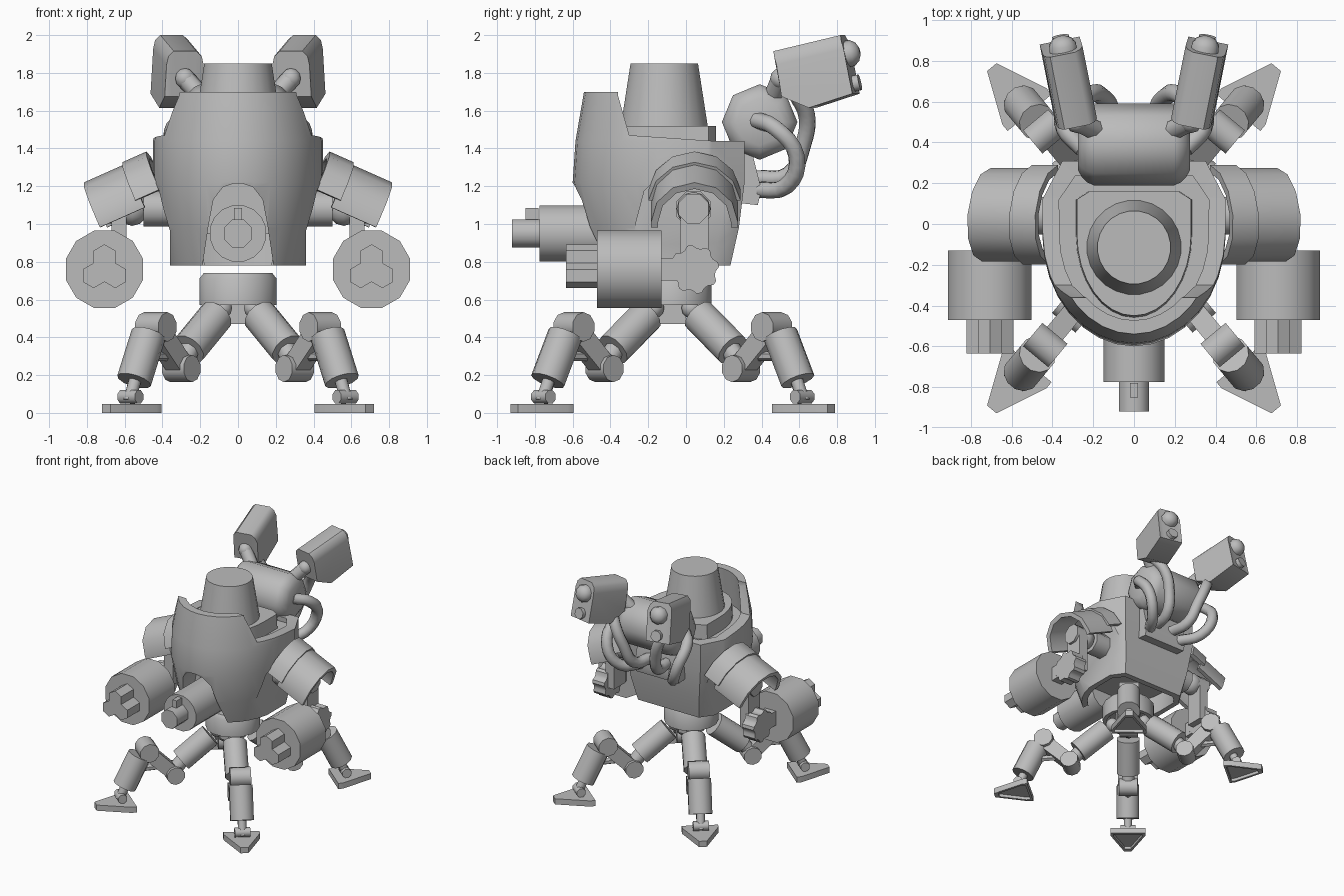
import bpy, bmesh, math
from mathutils import Vector as V

if "Cube" in bpy.data.objects:
    bpy.data.objects.remove(bpy.data.objects["Cube"])

grey = bpy.data.materials.new("plain_grey")
grey.diffuse_color = (0.5, 0.5, 0.5, 1)
grey.use_nodes = True
grey.node_tree.nodes["Principled BSDF"].inputs["Base Color"].default_value = grey.diffuse_color


def finish(name, bm):
    bmesh.ops.recalc_face_normals(bm, faces=bm.faces)
    me = bpy.data.meshes.new(name)
    bm.to_mesh(me)
    bm.free()
    me.materials.append(grey)
    ob = bpy.data.objects.new(name, me)
    bpy.context.collection.objects.link(ob)
    return ob


def loft(name, rings):
    """Skin a closed solid through rings of equal point count."""
    bm = bmesh.new()
    rows = [[bm.verts.new(p) for p in r] for r in rings]
    n = len(rows[0])
    for a, b in zip(rows, rows[1:]):
        for i in range(n):
            bm.faces.new((a[i], a[(i + 1) % n], b[(i + 1) % n], b[i]))
    bm.faces.new(rows[0])
    bm.faces.new(rows[-1])
    return finish(name, bm)


def lathe(name, p1, p2, profile, n=12, turn=0.5):
    """Turned solid along p1-p2; profile holds (fraction, radius)."""
    p1, p2 = V(p1), V(p2)
    d = (p2 - p1).normalized()
    u = d.cross(V((0, 0, 1)) if abs(d.z) < 0.95 else V((0, 1, 0))).normalized()
    w = d.cross(u)
    return loft(name, [[p1.lerp(p2, f) + r * (math.cos(a) * u + math.sin(a) * w)
                        for a in [2 * math.pi * (i + turn) / n for i in range(n)]]
                       for f, r in profile])


def rod(name, p1, p2, r, n=12, r2=None):
    return lathe(name, p1, p2, [(0, r), (1, r2 or r)], n)


def box(name, lo, hi):
    return loft(name, [[(lo[0], lo[1], z), (hi[0], lo[1], z), (hi[0], hi[1], z), (lo[0], hi[1], z)]
                       for z in (lo[2], hi[2])])


def ball(name, c, r):
    bm = bmesh.new()
    bmesh.ops.create_uvsphere(bm, u_segments=10, v_segments=6, radius=r)
    bmesh.ops.translate(bm, verts=bm.verts, vec=c)
    return finish(name, bm)


def hose(name, pts, r):
    cu = bpy.data.curves.new(name, 'CURVE')
    cu.dimensions = '3D'
    cu.bevel_depth, cu.bevel_resolution, cu.resolution_u, cu.use_fill_caps = r, 2, 4, True
    sp = cu.splines.new('BEZIER')
    sp.bezier_points.add(len(pts) - 1)
    for bp, p in zip(sp.bezier_points, pts):
        bp.co = p
        bp.handle_left_type = bp.handle_right_type = 'AUTO'
    cu.materials.append(grey)
    ob = bpy.data.objects.new(name, cu)
    bpy.context.collection.objects.link(ob)
    bpy.context.view_layer.objects.active = ob
    ob.select_set(True)
    bpy.ops.object.convert(target='MESH')
    ob.select_set(False)


def cut(ob, cutter):
    m = ob.modifiers.new("cut", 'BOOLEAN')
    m.operation, m.solver, m.object = 'DIFFERENCE', 'EXACT', cutter
    bpy.context.view_layer.objects.active = ob
    bpy.ops.object.modifier_apply(modifier=m.name)
    bpy.data.objects.remove(cutter)


def d_ring(z, w, yf, yb, n=16):
    """Round front, flat back with chamfered corners."""
    ring = [(w * math.cos(math.pi * i / n), -0.05 + (yf + 0.05) * math.sin(math.pi * i / n), z)
            for i in range(n + 1)]
    return ring + [(-w, 0.12, z), (-0.78 * w, yb, z), (0.78 * w, yb, z), (w, 0.12, z)]


# Hull with open top, hollow underside, front arch and side arches
hull = loft("hull", [d_ring(0.78, 0.365, -0.47, 0.235), d_ring(0.98, 0.41, -0.545, 0.28),
                     d_ring(1.22, 0.45, -0.60, 0.31), d_ring(1.44, 0.45, -0.585, 0.31),
                     d_ring(1.70, 0.40, -0.54, 0.29)])
cut(hull, loft("top_cutter", [[(x, -0.36, 1.8), (x, -0.36, 1.68), (x, -0.30, 1.47),
                               (x, 0.14, 1.44), (x, 1, 1.44), (x, 1, 1.8)] for x in (-1, 1)]))
cut(hull, loft("well_cutter", [d_ring(1.40, 0.37, -0.51, 0.24), d_ring(1.8, 0.34, -0.46, 0.22)]))
cut(hull, loft("belly_cutter", [d_ring(0.7, 0.31, -0.41, 0.18), d_ring(0.95, 0.33, -0.45, 0.20)]))
arch = [(-0.20, 0.7), (-0.155, 1.0), (-0.13, 1.13), (-0.08, 1.195), (-0.02, 1.215),
        (0.02, 1.215), (0.08, 1.195), (0.13, 1.13), (0.155, 1.0), (0.20, 0.7)]
cut(hull, loft("arch_cutter", [[(x, y, z) for x, z in arch] for y in (-0.9, -0.36)]))
for s in (-1, 1):
    cut(hull, loft("side_cutter", [[(s * x, 1.7 * a, 0.95 + 1.25 * (z - 0.95)) for a, z in arch]
                                   for x in (0.36, 0.6)]))

# Deck and turret drum
loft("deck", [d_ring(1.38, 0.285, -0.46, 0.16), d_ring(1.52, 0.28, -0.45, 0.16)])
rod("turret", (0, -0.115, 1.50), (0, -0.115, 1.85), 0.235, 24, 0.18)

# Front cannon
rod("cannon_body", (0, -0.34, 0.95), (0, -0.775, 0.95), 0.152, 16)
rod("cannon_barrel", (0, -0.77, 0.95), (0, -0.92, 0.95), 0.08, 8)
box("cannon_sight", (-0.02, -0.85, 1.0), (0.02, -0.78, 1.085))

# Rear tank and its bracket
lathe("rear_tank", (-0.275, 0.39, 1.54), (0.275, 0.39, 1.54),
      [(0, 0.125), (0.035, 0.16), (0.08, 0.185), (0.14, 0.2), (0.86, 0.2), (0.92, 0.185),
       (0.965, 0.16), (1, 0.125)], 8, 0)
loft("rear_bracket", [[(x, 0.2, 1.42), (x, 0.35, 1.38), (x, 0.40, 1.18), (x, 0.38, 1.10), (x, 0.2, 1.12)]
                      for x in (-0.2, 0.2)])

pod_side = [(0.475, 1.915), (0.83, 2.0), (0.90, 1.69), (0.67, 1.615), (0.525, 1.675)]
for s in (-1, 1):
    side = "left" if s < 0 else "right"

    # Sensor pod: side profile skewed outward, with rounded upper corners
    def pod_ring(off, drop):
        return [(s * (0.28 + 0.20 * (y - 0.475) + off), y + (0.02 if i < 2 else 0) * drop - 0.2 * off,
                 z - (0.06 * drop if i < 2 else 0)) for i, (y, z) in enumerate(pod_side)]
    loft(side + "_pod", [pod_ring(o, d) for o, d in ((-0.098, 1.2), (-0.088, 0.45), (-0.06, 0),
                                                     (0.06, 0), (0.088, 0.45), (0.098, 1.2))])
    lathe(side + "_pod_lens", (s * 0.345, 0.83, 1.895), (s * 0.355, 0.92, 1.915),
          [(0, 0.07), (0.55, 0.07), (0.85, 0.05), (1, 0.02)], 10)
    rod(side + "_pod_lamp", (s * 0.345, 0.83, 1.73), (s * 0.36, 0.92, 1.75), 0.045, 8)
    rod(side + "_pod_arm", (s * 0.19, 0.46, 1.67), (s * 0.275, 0.5, 1.765), 0.052, 8)
    ball(side + "_pod_joint", (s * 0.28, 0.50, 1.77), 0.055)

    # Hoses
    hose(side + "_outer_hose", [(s * 0.25, 0.37, 1.55), (s * 0.34, 0.47, 1.51), (s * 0.33, 0.585, 1.36),
                                (s * 0.25, 0.53, 1.20), (s * 0.15, 0.37, 1.18)], 0.045)
    hose(side + "_inner_hose", [(s * 0.29, 0.58, 1.70), (s * 0.21, 0.64, 1.57), (s * 0.15, 0.62, 1.42),
                                (s * 0.11, 0.54, 1.26), (s * 0.08, 0.37, 1.24)], 0.045)

    # Shoulder pads: two overlapping tilted half pipes
    tilt = math.radians(24)

    def pad(name, s0, s1, ro, t0, flange):
        angs = [t0 + (math.pi - 2 * t0) * i / 6 for i in range(7)]
        sec = [(ro * math.cos(a), ro * math.sin(a)) for a in angs]
        sec += [(0.84 * y, 0.84 * h) for y, h in reversed(sec)]
        if flange:
            sec = [(ro, -flange)] + sec[:7] + [(-ro, -flange), (-0.84 * ro, -flange)] + sec[7:] + [(0.84 * ro, -flange)]
        loft(name, [[(s * (0.385 + d * math.cos(tilt) + h * math.sin(tilt) - 0.09 * y), 0.045 + y,
                      1.16 - d * math.sin(tilt) + h * math.cos(tilt)) for y, h in sec] for d in (s0, s1)])
    pad(side + "_pad_inner", 0.0, 0.14, 0.245, 0.1, 0)
    pad(side + "_pad_outer", 0.11, 0.37, 0.23, 0.0, 0.03)

    # Arm
    rod(side + "_shoulder_axle", (s * 0.33, 0.04, 1.08), (s * 0.50, 0.04, 1.08), 0.10, 8)
    ball(side + "_shoulder_ball", (s * 0.56, 0.04, 1.08), 0.09)
    box(side + "_forearm", (min(s * 0.59, s * 0.67), -0.03, 0.74), (max(s * 0.59, s * 0.67), 0.12, 1.08))
    rod(side + "_elbow", (s * 0.55, 0.04, 1.08), (s * 0.69, 0.04, 1.08), 0.085, 8)

    # Toothed wrist joint
    loft(side + "_wrist_gear", [[(s * x, 0.045 + r * math.cos(a), 0.76 + r * math.sin(a))
         for i in range(32) for a, r in [(2 * math.pi * (i + 0.5) / 32, 0.13 if i % 4 < 2 else 0.112)]]
         for x in (0.645, 0.755)])
    box(side + "_gun_mount", (min(s * 0.65, s * 0.75), -0.16, 0.70), (max(s * 0.65, s * 0.75), 0.0, 0.82))

    # Arm gun: drum with three merged barrels
    rod(side + "_gun_drum", (s * 0.707, -0.13, 0.76), (s * 0.707, -0.47, 0.76), 0.212, 12)
    for k in range(3):
        a = math.pi / 2 + k * 2 * math.pi / 3
        x, z = s * 0.707 + 0.066 * math.cos(a), 0.76 + 0.066 * math.sin(a)
        rod("%s_gun_barrel_%d" % (side, k), (x, -0.45, z), (x, -0.635, z), 0.0665, 6)

# Waist, hollow below
lathe("waist", (0, -0.07, 0.57), (0, -0.07, 0.74), [(0.5, 0.17), (0, 0.175), (0, 0.208), (0.83, 0.208), (1, 0.185)], 16)
box("waist_block", (-0.07, -0.14, 0.47), (0.07, 0.0, 0.68))

# Four legs, laid out radially from the waist
for sx in (-1, 1):
    for sy in (-1, 1):
        leg = ("left" if sx < 0 else "right") + ("_front_" if sy < 0 else "_back_")

        def P(r, z, t=0.0):
            return V((sx * (0.64 * r + 0.77 * t), -0.07 + sy * (0.77 * r - 0.64 * t), z))

        def sole(z, f):
            return [P(0.90 + f * (r - 0.90), z, f * t) for r, t in
                    ((0.80, -0.14), (0.80, 0.14), (0.84, 0.14), (1.09, 0.03), (1.09, -0.03), (0.84, -0.14))]
        ball(leg + "hip", P(0.13, 0.555), 0.055)
        rod(leg + "thigh", P(0.18, 0.515), P(0.41, 0.335), 0.094)
        rod(leg + "thigh_piston", P(0.38, 0.355), P(0.47, 0.25), 0.055, 8)
        rod(leg + "knee", P(0.47, 0.235, -0.075), P(0.47, 0.235, 0.075), 0.072, 10)
        loft(leg + "link", [[P(0.43, 0.27, t), P(0.51, 0.20, t), P(0.73, 0.41, t), P(0.65, 0.49, t)]
                            for t in (-0.05, 0.05)])
        rod(leg + "upper_joint", P(0.68, 0.455, -0.08), P(0.68, 0.455, 0.08), 0.078, 10)
        rod(leg + "shin", P(0.74, 0.415), P(0.86, 0.17), 0.093)
        rod(leg + "shin_strut", P(0.56, 0.30), P(0.77, 0.30), 0.025, 6)
        rod(leg + "ankle_rod", P(0.84, 0.20), P(0.90, 0.06), 0.035, 8)
        rod(leg + "ankle", P(0.89, 0.085, -0.06), P(0.89, 0.085, 0.06), 0.038, 8)
        loft(leg + "foot", [sole(0.048, 1), sole(0, 1), sole(0, 0.82), sole(0.025, 0.82)])

# Smooth curved faces, keep edges sharp
for ob in bpy.context.collection.objects:
    ob.select_set(True)
    bpy.context.view_layer.objects.active = ob
bpy.ops.object.shade_smooth_by_angle(angle=math.radians(46))
